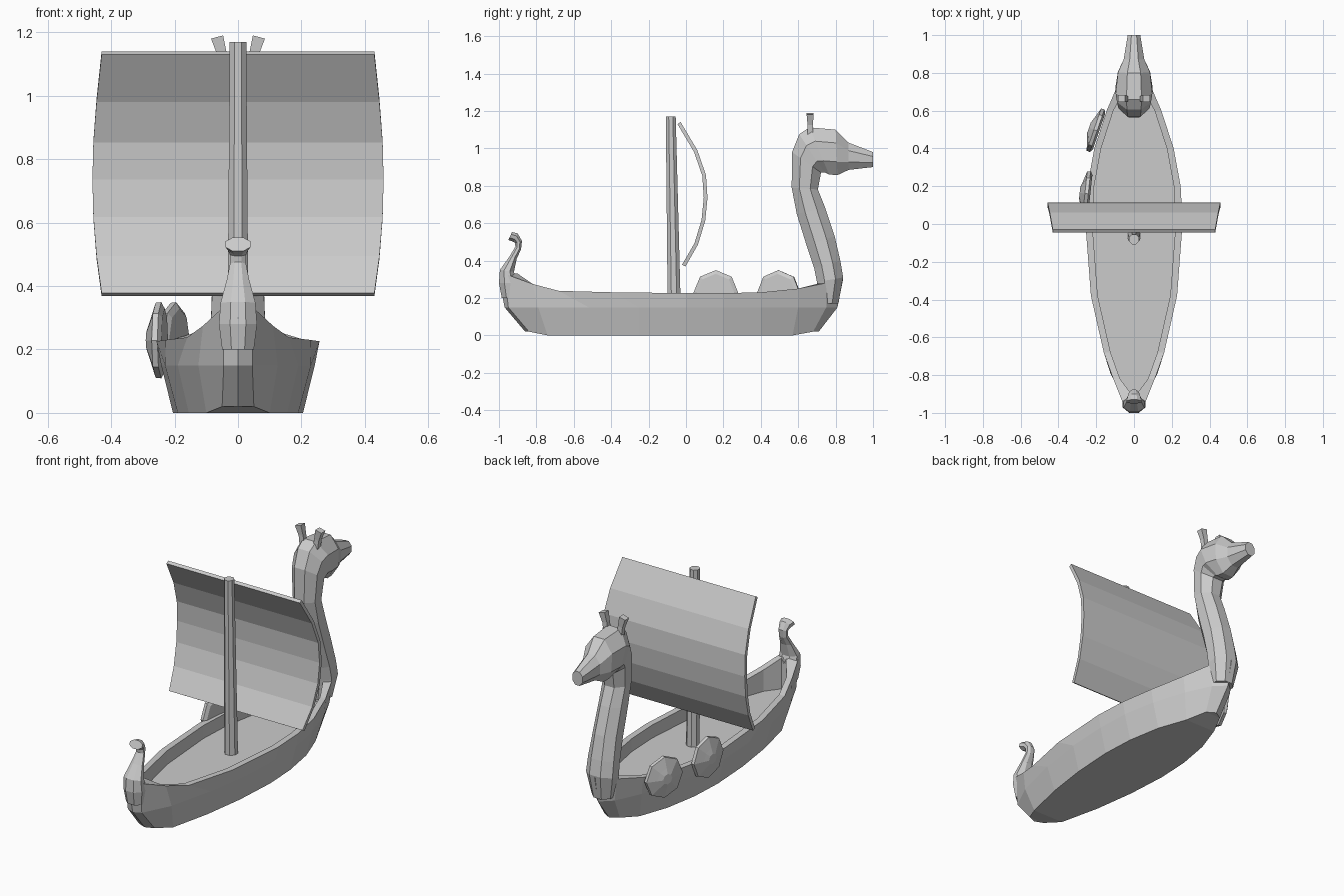
import bpy, bmesh
from math import cos, sin, pi, radians
from mathutils import Vector, Matrix

if "Cube" in bpy.data.objects:
    bpy.data.objects.remove(bpy.data.objects["Cube"])


def make(name, bm):
    bmesh.ops.remove_doubles(bm, verts=bm.verts, dist=1e-5)
    bmesh.ops.recalc_face_normals(bm, faces=bm.faces)
    me = bpy.data.meshes.new(name)
    bm.to_mesh(me)
    bm.free()
    ob = bpy.data.objects.new(name, me)
    bpy.context.collection.objects.link(ob)
    return ob


def grid(bm, rows, closed=False):
    """Join rows of points into quads; returns the vertex rows."""
    vs = [[bm.verts.new(p) for p in r] for r in rows]
    n = len(rows[0])
    for r0, r1 in zip(vs, vs[1:]):
        for j in range(n if closed else n - 1):
            k = (j + 1) % n
            bm.faces.new((r0[j], r0[k], r1[k], r1[j]))
    return vs


def tube(name, sections, sides=8):
    """Loft of (back_y, back_z, front_y, front_z, half_width) sections."""
    bm, rows = bmesh.new(), []
    f = 1 / cos(pi / sides)
    for ay, az, by, bz, w in sections:
        row = []
        for i in range(sides):
            t = 2 * pi * (i + 0.5) / sides
            s = cos(t) * f / 2
            row.append((sin(t) * f * w, (ay + by) / 2 + (by - ay) * s, (az + bz) / 2 + (bz - az) * s))
        rows.append(row)
    vs = grid(bm, rows, True)
    bm.faces.new(vs[0])
    bm.faces.new(vs[-1])
    return make(name, bm)


# Hull: stations of keel y/x, mid y/x, rim y/x/z
stations = [
    (-.86, 0, -.97, 0, -1.0, 0, .30),
    (-.84, .05, -.95, .045, -.97, .05, .33),
    (-.74, .10, -.79, .125, -.82, .11, .275),
    (-.50, .155, -.52, .19, -.68, .16, .238),
    (-.25, .19, -.25, .23, -.38, .228, .23),
    (0, .205, 0, .242, 0, .257, .226),
    (.20, .195, .20, .234, .20, .247, .226),
    (.40, .16, .40, .197, .40, .21, .23),
    (.57, .10, .60, .135, .60, .145, .25),
    (.68, .05, .75, .065, .75, .08, .28),
    (.71, 0, .81, 0, .84, 0, .30),
]
bm, rows = bmesh.new(), []
for yk, xk, ym, xm, yr, xr, zr in stations:
    zk = .02 if xk <= .05 else 0
    xi, yi = max(0, xr - .036), min(max(yr, -.90), .72)
    rows.append([(0, yk, zk), (xk, yk, zk), (xm, ym, .15), (xr, yr, zr),
                 (xi, yi, zr), (xi, yi, .15), (0, yi, .15)])
grid(bm, rows)
bmesh.ops.remove_doubles(bm, verts=bm.verts, dist=1e-5)
geom = bm.verts[:] + bm.edges[:] + bm.faces[:]
dup = bmesh.ops.duplicate(bm, geom=geom)["geom"]
bmesh.ops.scale(bm, vec=(-1, 1, 1), verts=[g for g in dup if isinstance(g, bmesh.types.BMVert)])
make("hull", bm)

# Curled stern post
tube("stern_post", [
    (-.985, .20, -.90, .20, .05),
    (-1.0, .28, -.90, .28, .06),
    (-.995, .35, -.92, .34, .055),
    (-.945, .42, -.905, .41, .036),
    (-.912, .475, -.882, .46, .025),
    (-.915, .495, -.877, .505, .025),
    (-.922, .50, -.90, .545, .032),
    (-.95, .51, -.93, .553, .04),
])

# Animal neck and head on the bow
tube("neck_and_head", [
    (.70, .17, .815, .17, .06),
    (.70, .285, .84, .31, .085),
    (.685, .36, .825, .40, .082),
    (.645, .48, .795, .53, .075),
    (.592, .65, .745, .68, .072),
    (.565, .79, .705, .78, .072),
    (.567, .98, .722, .87, .082),
    (.605, 1.075, .74, .872, .09),
    (.66, 1.112, .765, .86, .097),
    (.80, 1.10, .81, .857, .085),
    (.87, 1.03, .87, .885, .055),
    (1.0, .98, 1.0, .90, .033),
])

# Horns leaning outwards
for side, label in ((-1, "left"), (1, "right")):
    bm = bmesh.new()
    rows = []
    for x, z, h in ((.042, 1.07, .015), (.05, 1.13, .014), (.066, 1.185, .019)):
        rows.append([(side * (x + sx * h), .664 + sy * h, z - sx * .005)
                     for sx, sy in ((-1, -1), (1, -1), (1, 1), (-1, 1))])
    vs = grid(bm, rows, True)
    bm.faces.new(vs[0])
    bm.faces.new(vs[-1])
    make(label + "_horn", bm)

# Mast, slightly raked and tapered
tube("mast", [(-.098, .15, -.028, .15, .034), (-.108, 1.17, -.055, 1.17, .026)])

# Billowing sail
bm = bmesh.new()
prof = [(-.037, 1.135, .43), (.052, .985, .446), (.097, .855, .456), (.105, .735, .459),
        (.093, .615, .456), (.055, .49, .446), (-.012, .373, .43)]
grid(bm, [[(-w, y, z), (w, y, z)] for y, z, w in prof])
sail = make("sail", bm)
mod = sail.modifiers.new("thickness", "SOLIDIFY")
mod.thickness, mod.offset = .02, 0

# Domed octagonal shields along the left rail
for i, (x, y, yaw) in enumerate(((-.246, .16, 6), (-.199, .495, 19))):
    bm = bmesh.new()
    rows = [[(-d, r * cos(k * pi / 4), r * sin(k * pi / 4)) for k in range(8)]
            for r, d in ((.10, -.015), (.12, -.004), (.118, .014), (.06, .032), (.03, .042))]
    vs = grid(bm, rows, True)
    bm.faces.new(vs[0])
    bm.faces.new(vs[-1])
    bmesh.ops.transform(bm, verts=bm.verts,
                        matrix=Matrix.Translation((x, y, .229)) @ Matrix.Rotation(radians(-yaw), 4, 'Z'))
    make("shield_%d" % (i + 1), bm)
